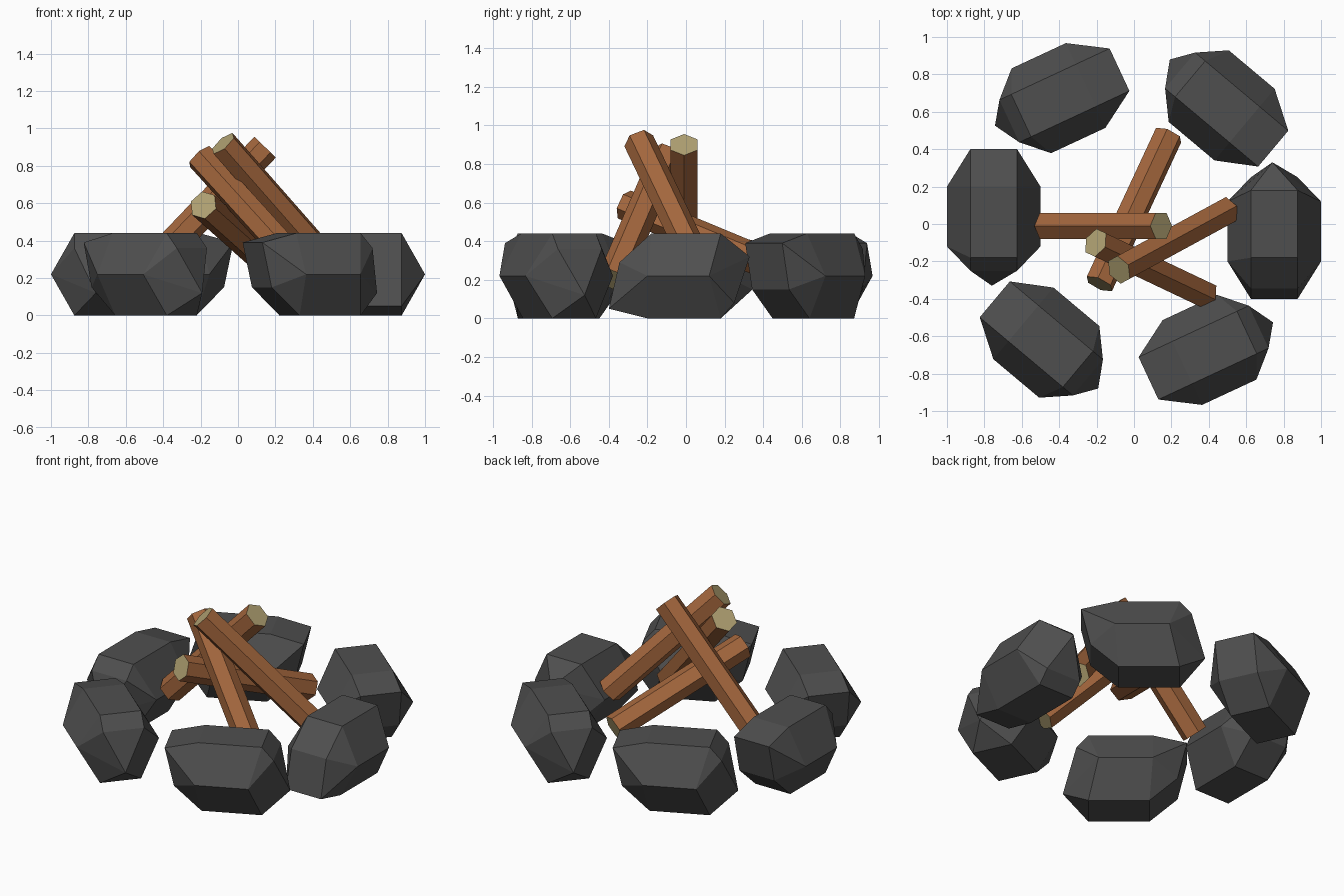
import bpy, bmesh, math
from mathutils import Vector

if "Cube" in bpy.data.objects:
    bpy.data.objects.remove(bpy.data.objects["Cube"])


def material(name, color):
    m = bpy.data.materials.new(name)
    m.diffuse_color = (*color, 1)
    m.use_nodes = True
    m.node_tree.nodes["Principled BSDF"].inputs["Base Color"].default_value = m.diffuse_color
    return m


stone = material("dark_stone", (0.078, 0.078, 0.078))
bark = material("brown_bark", (0.37, 0.135, 0.047))
cut_wood = material("pale_cut_wood", (0.44, 0.36, 0.17))


def finish(bm, name, mats):
    bmesh.ops.recalc_face_normals(bm, faces=bm.faces)
    mesh = bpy.data.meshes.new(name)
    bm.to_mesh(mesh)
    bm.free()
    for m in mats:
        mesh.materials.append(m)
    obj = bpy.data.objects.new(name, mesh)
    bpy.context.collection.objects.link(obj)
    return obj


# Half outline of one faceted boulder: (across, along, height), mirrored across
HALF = [(0.125, 0.20, 0.44), (0.125, -0.18, 0.44),
        (0.125, 0.18, 0.0), (0.125, -0.18, 0.0),
        (0.25, 0.20, 0.22), (0.25, -0.12, 0.22),
        (0.125, 0.40, 0.39), (0.125, 0.345, 0.15),
        (0.125, -0.25, 0.36)]
TIP = (0.01, -0.33, 0.12)


def boulder(name, x, y, angle, flipped=False):
    a = math.radians(angle)
    along = Vector((math.cos(a), math.sin(a), 0))
    across = Vector((-math.sin(a), math.cos(a), 0))
    bm = bmesh.new()
    points = [(s * r, t, z) for r, t, z in HALF for s in (1, -1)] + [TIP]
    for r, t, z in points:
        if flipped:
            r, z = -r, 0.44 - z
        bm.verts.new(Vector((x, y, z)) + across * r + along * t)
    res = bmesh.ops.convex_hull(bm, input=bm.verts)
    bmesh.ops.delete(bm, geom=[v for v in res["geom_interior"] if isinstance(v, bmesh.types.BMVert)], context='VERTS')
    bmesh.ops.dissolve_limit(bm, angle_limit=0.02, verts=bm.verts, edges=bm.edges)
    return finish(bm, name, [stone])


# Hexagonal log between two points, with pale sawn ends
def log(name, top, foot, roll=0, radius=0.08):
    top, foot = Vector(top), Vector(foot)
    axis = (top - foot).normalized()
    side = axis.cross(Vector((0, 0, 1))).normalized()
    up = side.cross(axis)
    bm = bmesh.new()
    rings = []
    for p in (foot, top):
        ring = []
        for k in range(6):
            a = math.radians(60 * k + roll)
            ring.append(bm.verts.new(p + radius * (up * math.cos(a) + side * math.sin(a))))
        rings.append(ring)
    for k in range(6):
        j = (k + 1) % 6
        bm.faces.new((rings[0][k], rings[0][j], rings[1][j], rings[1][k]))
    for ring in rings:
        bm.faces.new(ring).material_index = 1
    return finish(bm, name, [bark, cut_wood])


# Ring of six stones
boulder("stone_left", -0.75, 0.0, 90)
boulder("stone_right", 0.75, 0.0, -90, flipped=True)
for label, s, turn in (("back_left", 1, 0), ("front_right", -1, 180)):
    boulder("stone_" + label, -0.44 * s, 0.656 * s, 25 + turn)
for label, s, turn in (("front_left", 1, 0), ("back_right", -1, 180)):
    boulder("stone_" + label, -0.438 * s, -0.66 * s, 140 + turn)

# Stack of leaning logs
log("log_left", (0.145, -0.01, 0.90), (-0.475, -0.01, 0.25))
log("log_right", (-0.08, -0.245, 0.92), (0.50, 0.07, 0.26))
log("log_front", (-0.205, -0.10, 0.85), (0.385, -0.38, 0.20))
log("log_back", (-0.185, -0.32, 0.59), (0.185, 0.475, 0.26), roll=15)
